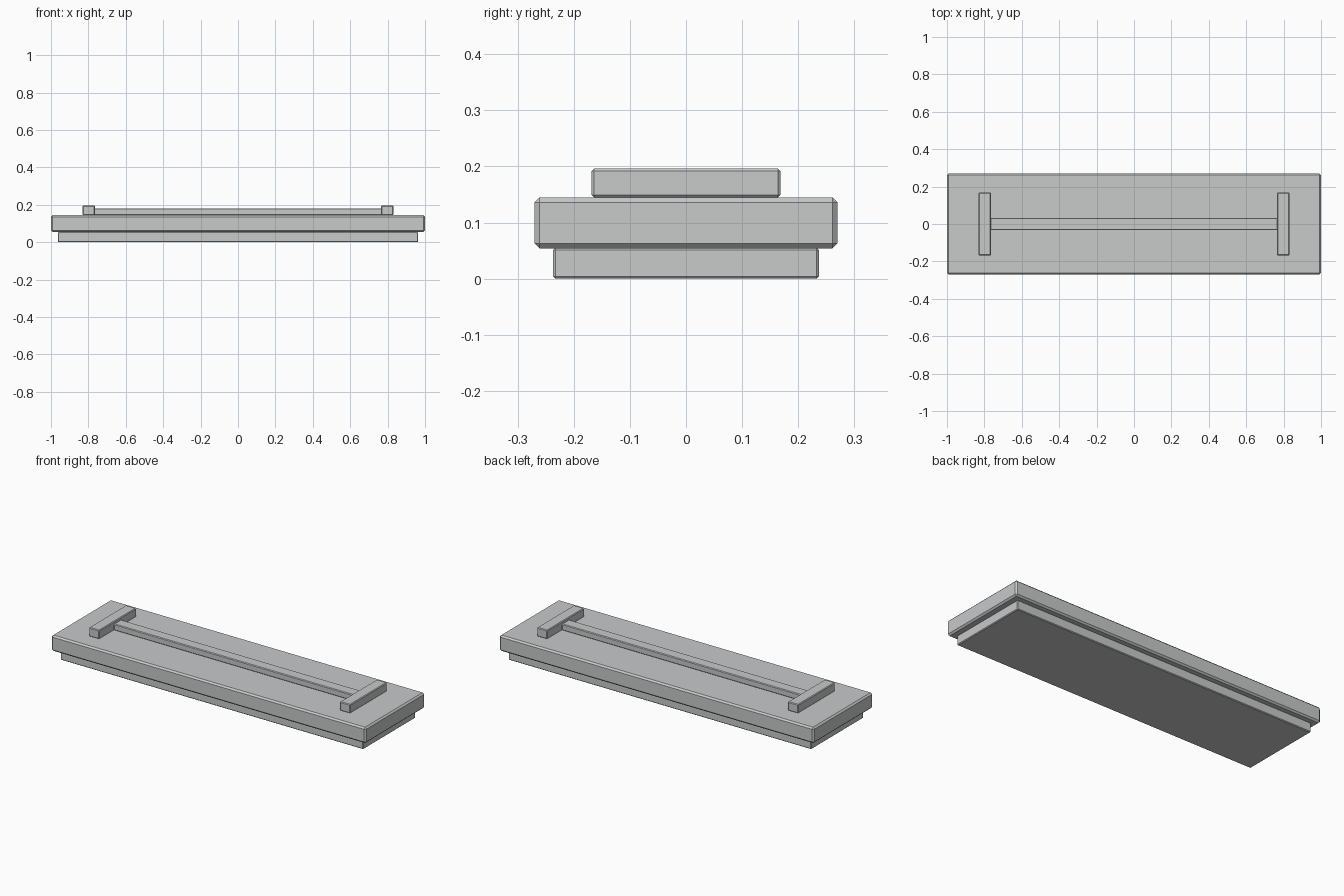
import bpy

cube = bpy.data.objects.get("Cube")
if cube:
    bpy.data.objects.remove(cube, do_unlink=True)

grey = bpy.data.materials.new("light_grey")
grey.use_nodes = True
color = (0.58, 0.585, 0.59, 1)
grey.diffuse_color = color
grey.node_tree.nodes["Principled BSDF"].inputs["Base Color"].default_value = color


def block(name, x, half_x, half_y, bottom, top, chamfer):
    """Box centred on y = 0 with flat chamfered edges."""
    bpy.ops.mesh.primitive_cube_add(size=2, location=(x, 0, (bottom + top) / 2))
    ob = bpy.context.object
    ob.name = name
    ob.scale = (half_x, half_y, (top - bottom) / 2)
    bpy.ops.object.transform_apply(location=False, rotation=False, scale=True)
    bevel = ob.modifiers.new("chamfer", 'BEVEL')
    bevel.width = chamfer
    bevel.segments = 1
    ob.data.materials.append(grey)
    return ob


# Stepped slab
base_top = 0.055
slab_top = 0.145
block("base_plinth", 0, 0.963, 0.237, 0, base_top, 0.004)
block("main_slab", 0, 1.0, 0.27, base_top - 0.001, slab_top, 0.009)

# Raised rail with a crossbar at each end
block("centre_rail", 0, 0.768, 0.033, slab_top, 0.181, 0.004)
for side, name in ((1, "left_crossbar"), (-1, "right_crossbar")):
    block(name, side * 0.798, 0.033, 0.168, slab_top, 0.196, 0.004)
